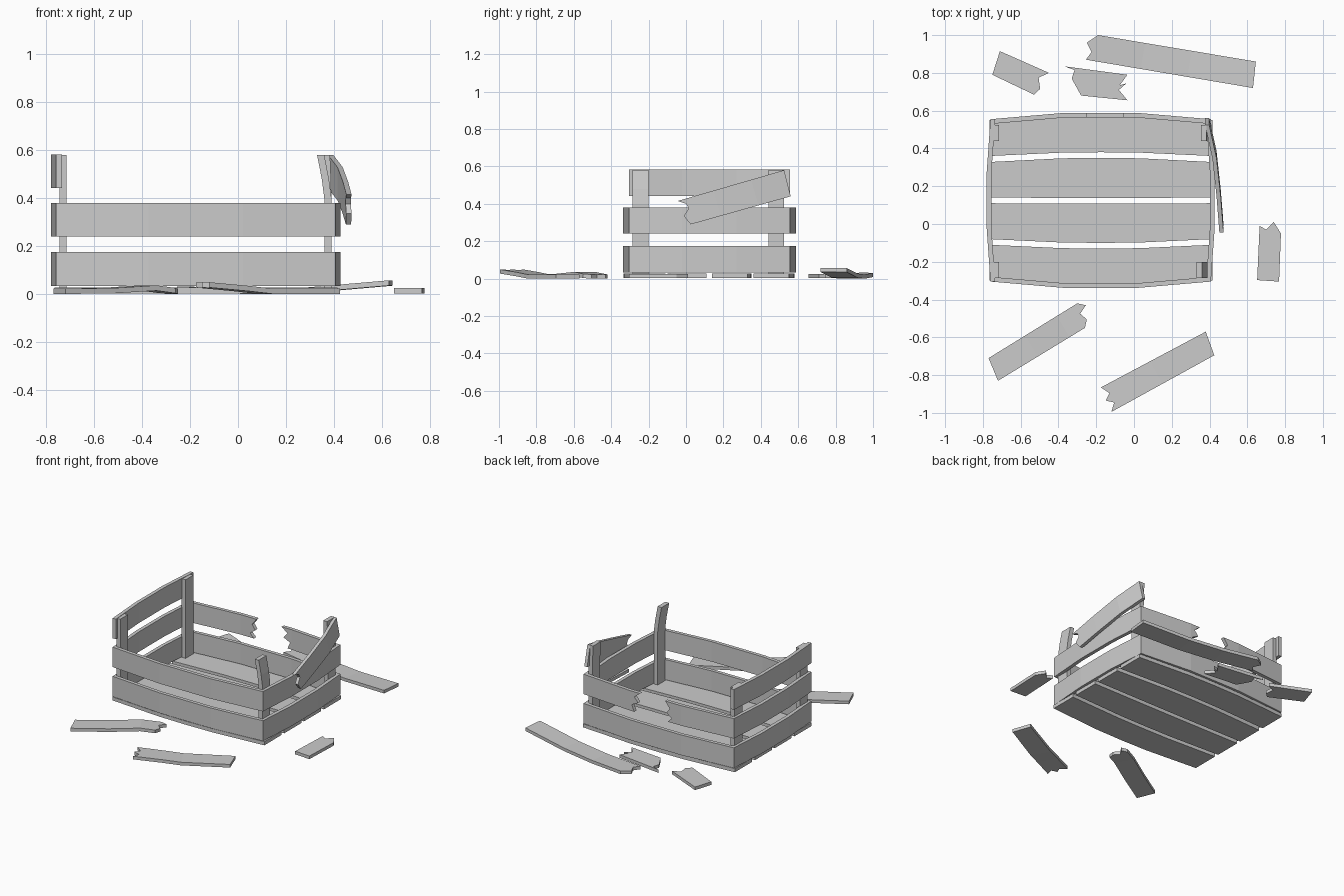
import bpy, bmesh
from math import cos, sin, radians
from mathutils import Vector

if "Cube" in bpy.data.objects:
    bpy.data.objects.remove(bpy.data.objects["Cube"])

PLACE = {
    "xy": lambda a, b, h: (a, b, h),
    "xz": lambda a, b, h: (a, h, b),
    "yz": lambda a, b, h: (h, a, b),
}


def lerp(bend, t):
    # piecewise linear offset, constant beyond the ends
    if t <= bend[0][0]:
        return bend[0][1]
    for (t0, h0), (t1, h1) in zip(bend, bend[1:]):
        if t <= t1:
            return h0 + (h1 - h0) * (t - t0) / (t1 - t0)
    return bend[-1][1]


def plank(name, outline, plane, thick, bend, angle=0):
    # extrude a flat outline, cut it at the bend lines, then offset it piecewise
    axis = Vector((cos(radians(angle)), sin(radians(angle)), 0))
    bm = bmesh.new()
    face = bm.faces.new([bm.verts.new((a, b, 0)) for a, b in outline])
    new = bmesh.ops.extrude_face_region(bm, geom=[face])["geom"]
    bmesh.ops.translate(bm, vec=(0, 0, thick),
                        verts=[v for v in new if isinstance(v, bmesh.types.BMVert)])
    for t, _ in bend[1:-1]:
        bmesh.ops.bisect_plane(bm, geom=bm.verts[:] + bm.edges[:] + bm.faces[:],
                               plane_co=axis * t, plane_no=axis)
    for v in bm.verts:
        a, b, h = v.co
        v.co = PLACE[plane](a, b, h + lerp(bend, v.co.dot(axis)))
    bmesh.ops.recalc_face_normals(bm, faces=bm.faces[:])
    me = bpy.data.meshes.new(name)
    bm.to_mesh(me)
    bm.free()
    ob = bpy.data.objects.new(name, me)
    bpy.context.collection.objects.link(ob)


def rect(a0, a1, b0, b1):
    return [(a0, b0), (a1, b0), (a1, b1), (a0, b1)]


def bow(a0, a1, base, amount):
    # three-segment outward bow between two ends
    d = (a1 - a0) * 0.33
    return [(a0, base), (a0 + d, base + amount), (a1 - d, base + amount), (a1, base)]


X0, X1, Y0, Y1, T = -0.757, 0.405, -0.305, 0.555, 0.025
ROWS = {"lower": (0.033, 0.175), "middle": (0.24, 0.38), "upper": (0.442, 0.583)}

# floor slats: (edge at ends, edge at middle) for lower and upper sides
for i, (e0, m0, e1, m1) in enumerate([(-0.30, -0.333, -0.11, -0.13), (-0.08, -0.10, 0.11, 0.108),
                                      (0.14, 0.138, 0.328, 0.35), (0.36, 0.38, 0.55, 0.58)]):
    d = [(-0.765, 0), (-0.38, .9), (-0.175, 1), (0.03, .9), (0.415, 0)]
    low = [(x, e0 + (m0 - e0) * k) for x, k in d]
    high = [(x, e1 + (m1 - e1) * k) for x, k in reversed(d)]
    plank(f"floor_slat_{i}", low + high, "xy", T, [(0, 0.003), (1, 0.003)])

# complete bowed wall rails
for row in ("lower", "middle"):
    plank(f"front_rail_{row}", rect(X0, X1, *ROWS[row]), "xz", T, bow(X0, X1, Y0, -0.033))
    plank(f"right_rail_{row}", rect(Y0, Y1, *ROWS[row]), "yz", T, bow(Y0, Y1, X1 - T + .002, 0.02))
for row in ROWS:
    plank(f"left_rail_{row}", rect(Y0, Y1, *ROWS[row]), "yz", T, bow(Y0, Y1, X0 - .003, -0.02))
back = bow(X0, X1, Y1 - T, 0.033)
plank("back_rail_lower", rect(X0, X1, *ROWS["lower"]), "xz", T, back)

# snapped back rail, two stubs
plank("back_rail_stub_left", [(X0, 0.24), (-0.27, 0.24), (-0.30, 0.27), (-0.26, 0.30), (-0.285, 0.335),
                              (-0.25, 0.38), (X0, 0.38)], "xz", T, back)
plank("back_rail_stub_right", [(X1, 0.24), (X1, 0.38), (-0.055, 0.38), (-0.01, 0.345), (-0.04, 0.31),
                               (0.01, 0.285), (-0.01, 0.24)], "xz", T, back)

# corner posts, the front right one bent inward at the top
for side, x in (("left", -0.745), ("right", 0.36)):
    for end, y in (("front", -0.285), ("back", 0.44)):
        lean = {"right_front": 0.03, "right_back": 0.006}.get(f"{side}_{end}", 0)
        plank(f"post_{side}_{end}", rect(y, y + 0.085, 0.025, 0.58), "yz", 0.03,
              [(0, x), (0.40, x), (0.48, x - lean * .35), (0.58, x - lean)], 90)

# broken upper rail hanging off the right side
plank("hanging_rail", [(-0.045, 0.415), (0.0, 0.40), (0.015, 0.375), (-0.012, 0.335), (0.025, 0.29),
                       (0.56, 0.44), (0.525, 0.58)], "yz", 0.022,
      [(0.08, 0.452), (0.27, 0.437), (0.48, 0.415), (0.66, 0.376)], 16)

# loose pieces on the ground
plank("debris_long", [(-0.19, 1.0), (-0.25, 0.96), (-0.225, 0.91), (-0.255, 0.87), (0.63, 0.72),
                      (0.645, 0.86)], "xy", 0.022, [(-0.4, 0.01), (-0.1, 0.0), (0.15, 0.005), (0.5, 0.035)], -9.5)
plank("debris_front_left", [(-0.77, -0.71), (-0.72, -0.83), (-0.26, -0.55), (-0.25, -0.505), (-0.285, -0.475),
                            (-0.255, -0.43), (-0.30, -0.42)], "xy", 0.022,
      [(-1.04, 0.0), (-0.8, 0.003), (-0.60, 0.014), (-0.48, 0.0)], 31)
plank("debris_front_right", [(0.38, -0.57), (-0.175, -0.865), (-0.13, -0.895), (-0.15, -0.935), (-0.105, -0.945),
                             (-0.12, -0.995), (0.425, -0.695)], "xy", 0.022,
      [(-0.58, 0.027), (-0.40, 0.012), (-0.28, 0.0), (0.05, 0.0)], 29)
flat = [(0, 0.002), (1, 0.002)]
plank("debris_stub_right", [(0.665, -0.01), (0.70, -0.03), (0.74, 0.01), (0.778, -0.05), (0.768, -0.305),
                            (0.652, -0.297)], "xy", 0.022, flat)
plank("debris_stub_back_left", [(-0.71, 0.915), (-0.75, 0.79), (-0.53, 0.685), (-0.497, 0.715), (-0.505, 0.775),
                                (-0.45, 0.80)], "xy", 0.022, flat)
plank("debris_stub_back", [(-0.37, 0.835), (-0.315, 0.815), (-0.33, 0.77), (-0.28, 0.68), (-0.035, 0.655),
                           (-0.08, 0.71), (-0.04, 0.745), (-0.075, 0.735), (-0.035, 0.79)], "xy", 0.022, flat)
